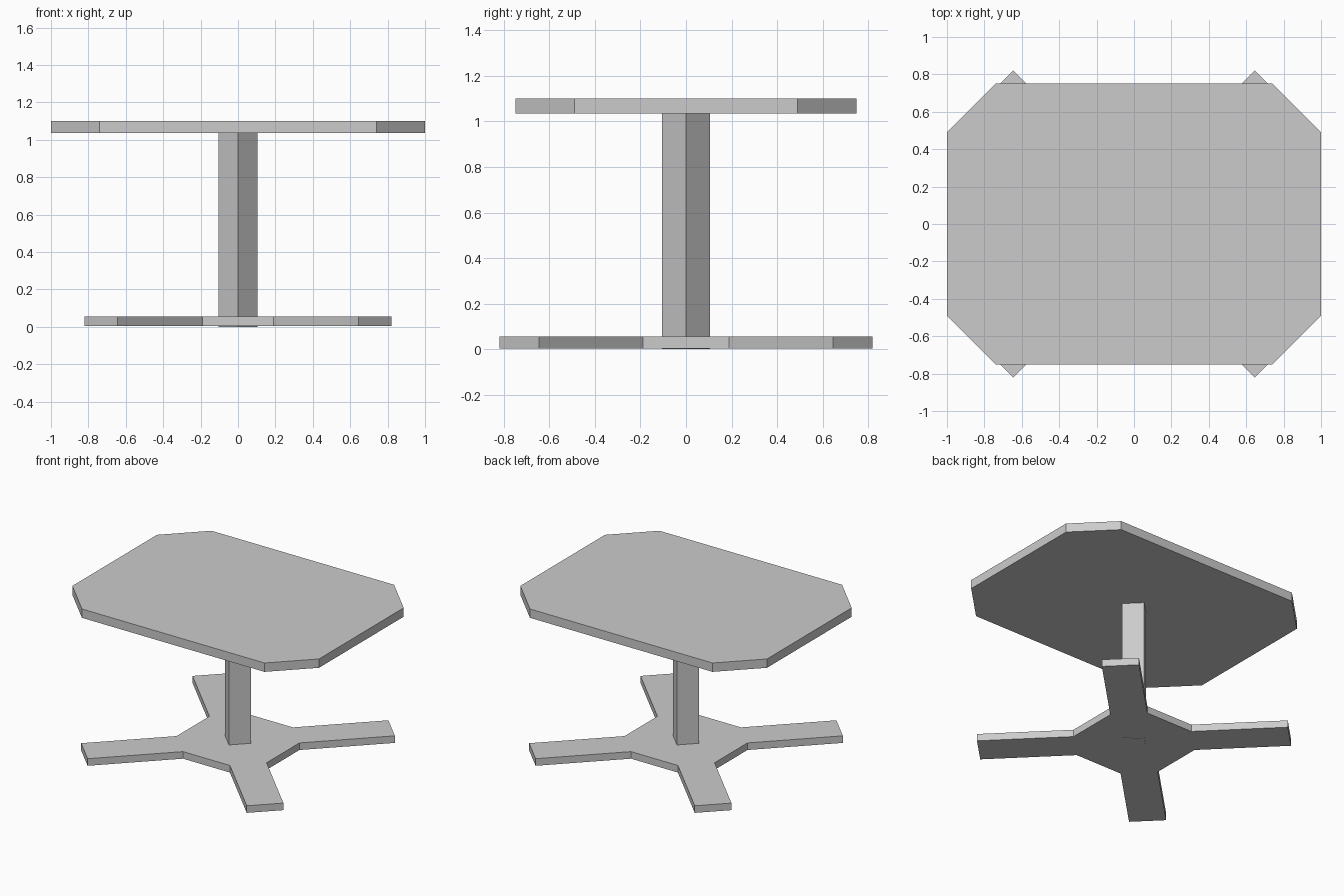
import bpy
import bmesh

cube = bpy.data.objects.get("Cube")
if cube:
    bpy.data.objects.remove(cube, do_unlink=True)

grey = bpy.data.materials.new("plain grey")
grey.use_nodes = True
colour = (0.6, 0.6, 0.6, 1)
grey.diffuse_color = colour
grey.node_tree.nodes["Principled BSDF"].inputs["Base Color"].default_value = colour


def slab(name, outline, bottom, top):
    """Extrude a flat outline between two heights."""
    bm = bmesh.new()
    face = bm.faces.new([bm.verts.new((x, y, bottom)) for x, y in outline])
    up = bmesh.ops.extrude_face_region(bm, geom=[face])
    for v in up["geom"]:
        if isinstance(v, bmesh.types.BMVert):
            v.co.z = top
    bmesh.ops.recalc_face_normals(bm, faces=bm.faces)
    mesh = bpy.data.meshes.new(name)
    bm.to_mesh(mesh)
    bm.free()
    mesh.materials.append(grey)
    obj = bpy.data.objects.new(name, mesh)
    bpy.context.collection.objects.link(obj)
    return obj


def four_corners(points):
    """Mirror one corner's points into all four quadrants, in order."""
    outline = []
    for sx, sy in ((1, 1), (-1, 1), (-1, -1), (1, -1)):
        corner = [(x * sx, y * sy) for x, y in points]
        outline += corner if sx * sy > 0 else corner[::-1]
    return outline


# Tabletop with clipped corners
slab("tabletop", four_corners([(1, 0.49), (0.74, 0.75)]), 1.035, 1.1)

# Cross foot: eight-sided hub with four diagonal legs
leg = [(0.365, 0.19), (0.82, 0.645), (0.645, 0.82), (0.19, 0.365)]
slab("cross_foot", four_corners(leg), 0.003, 0.055)

# Square column turned on its corner, just showing under the foot
r = 0.105
slab("column", [(r, 0), (0, r), (-r, 0), (0, -r)], 0, 1.035)
